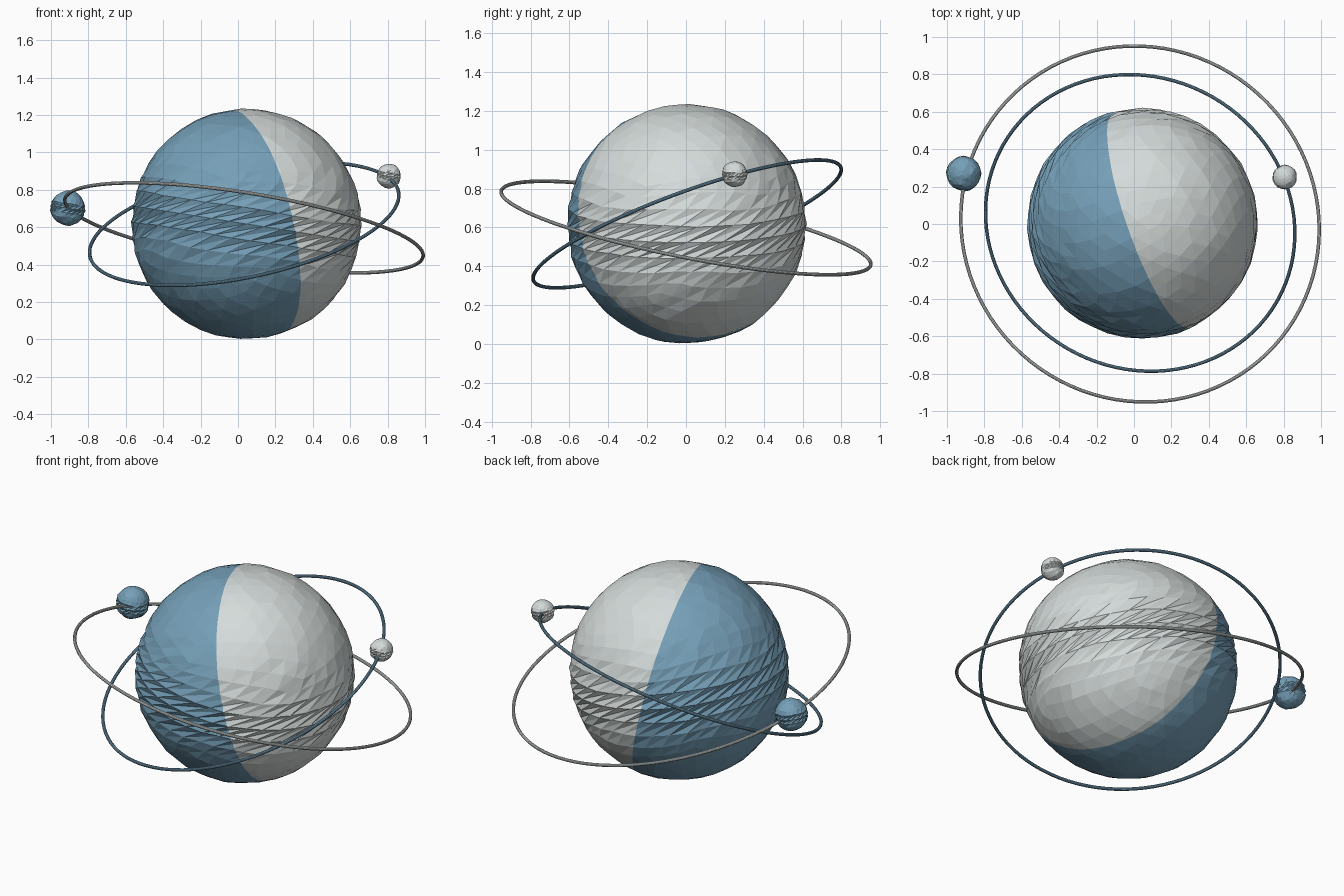
import bpy, bmesh, math, random
from mathutils import Vector, Matrix

if "Cube" in bpy.data.objects:
    bpy.data.objects.remove(bpy.data.objects["Cube"])

random.seed(4)


def material(name, rgb):
    m = bpy.data.materials.new(name)
    m.diffuse_color = (*rgb, 1)
    m.use_nodes = True
    m.node_tree.nodes["Principled BSDF"].inputs["Base Color"].default_value = m.diffuse_color
    return m


BLUE = material("dusty blue", (0.18, 0.35, 0.48))
PALE = material("pale grey", (0.66, 0.71, 0.70))


def rocky_ball(name, centre, radius, subdiv, twist, noise, mats, split=None):
    """Faceted ball, twisted round a tilted axis so its belt breaks into slanted shards."""
    bm = bmesh.new()
    bmesh.ops.create_icosphere(bm, subdivisions=subdiv, radius=1)
    tilt = Matrix.Rotation(math.radians(9), 3, 'Y')
    for v in bm.verts:
        spin = Matrix.Rotation(twist * math.tanh(2.2 * v.co.z), 3, 'Z')
        p = tilt @ (spin @ v.co)
        v.co = p * radius * (1 + random.uniform(-noise, noise))
    if split:
        # cut along the colour border, then paint each side
        normal, d = split
        bmesh.ops.bisect_plane(bm, geom=bm.verts[:] + bm.edges[:] + bm.faces[:],
                               plane_co=normal * (d / normal.length_squared),
                               plane_no=normal)
        for f in bm.faces:
            f.material_index = 0 if f.calc_center_median().dot(normal) > d else 1
    me = bpy.data.meshes.new(name)
    bm.to_mesh(me)
    bm.free()
    ob = bpy.data.objects.new(name, me)
    ob.location = centre
    for m in mats:
        me.materials.append(m)
    bpy.context.collection.objects.link(ob)


def orbit_ring(name, centre, radius, slope, mat):
    """Thin ring lying in the plane z = slope.x * x + slope.y * y."""
    normal = Vector((-slope[0], -slope[1], 1))
    rot = normal.to_track_quat('Z', 'Y').to_euler()
    bpy.ops.mesh.primitive_torus_add(major_radius=radius, minor_radius=0.0095,
                                     major_segments=96, minor_segments=10,
                                     location=centre, rotation=rot)
    ob = bpy.context.object
    ob.name = name
    ob.data.materials.append(mat)
    bpy.ops.object.shade_smooth_by_angle()


# planet, blue on one half and pale on the other
rocky_ball("planet", (0.045, 0.003, 0.618), 0.616, 4, 1.15, 0.006, [BLUE, PALE],
           (Vector((-1, -0.349, -0.24)), -0.06))

# orbit rings
orbit_ring("outer_ring", (0.032, 0.0, 0.597), 0.970, (-0.16, -0.20), PALE)
orbit_ring("inner_ring", (0.033, 0.006, 0.618), 0.843, (0.21, 0.368), BLUE)

# moons on the rings
rocky_ball("outer_moon", (-0.91, 0.27, 0.702), 0.094, 3, 1.0, 0.03, [BLUE])
rocky_ball("inner_moon", (0.806, 0.25, 0.874), 0.066, 3, 1.0, 0.03, [PALE])
